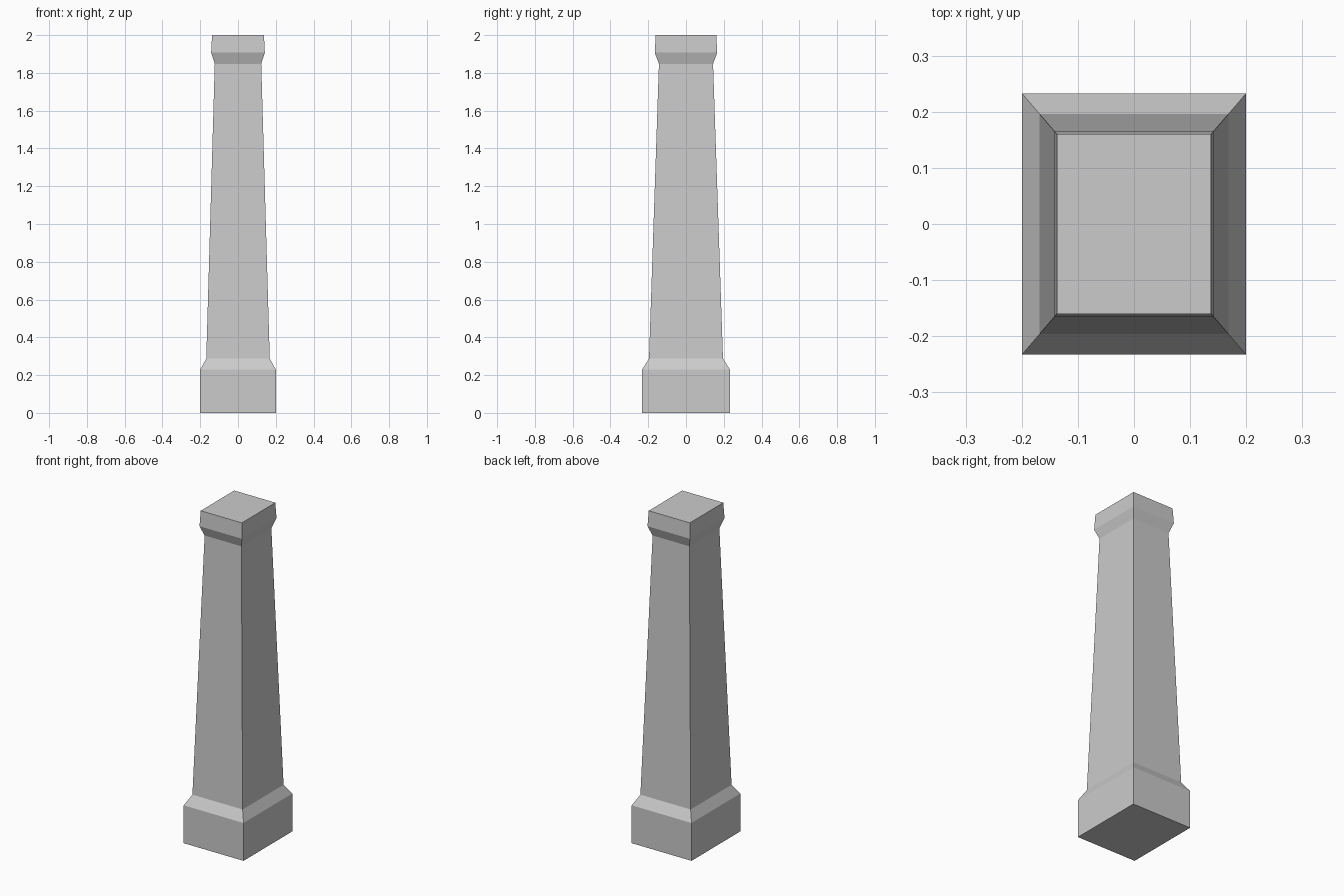
import bpy, bmesh

if "Cube" in bpy.data.objects:
    bpy.data.objects.remove(bpy.data.objects["Cube"])

# Profile of the tapered pillar: (half width in x, height)
PROFILE = [
    (0.200, 0.000),  # plinth bottom
    (0.200, 0.229),  # plinth top
    (0.168, 0.288),  # chamfer into shaft
    (0.123, 1.848),  # top of tapered shaft
    (0.142, 1.907),  # flare out to cap
    (0.1375, 2.000), # cap top
]
DEPTH_RATIO = 1.165  # y size relative to x size


def ring(bm, half, z):
    hy = half * DEPTH_RATIO
    return [bm.verts.new((sx * half, sy * hy, z))
            for sx, sy in ((-1, -1), (1, -1), (1, 1), (-1, 1))]


# Loft the rectangular sections into one closed pillar
bm = bmesh.new()
rings = [ring(bm, half, z) for half, z in PROFILE]
for low, high in zip(rings, rings[1:]):
    for i in range(4):
        j = (i + 1) % 4
        bm.faces.new((low[i], low[j], high[j], high[i]))
bm.faces.new(rings[0][::-1])
bm.faces.new(rings[-1])

mesh = bpy.data.meshes.new("pillar")
bm.to_mesh(mesh)
bm.free()
bpy.context.collection.objects.link(bpy.data.objects.new("pillar", mesh))
